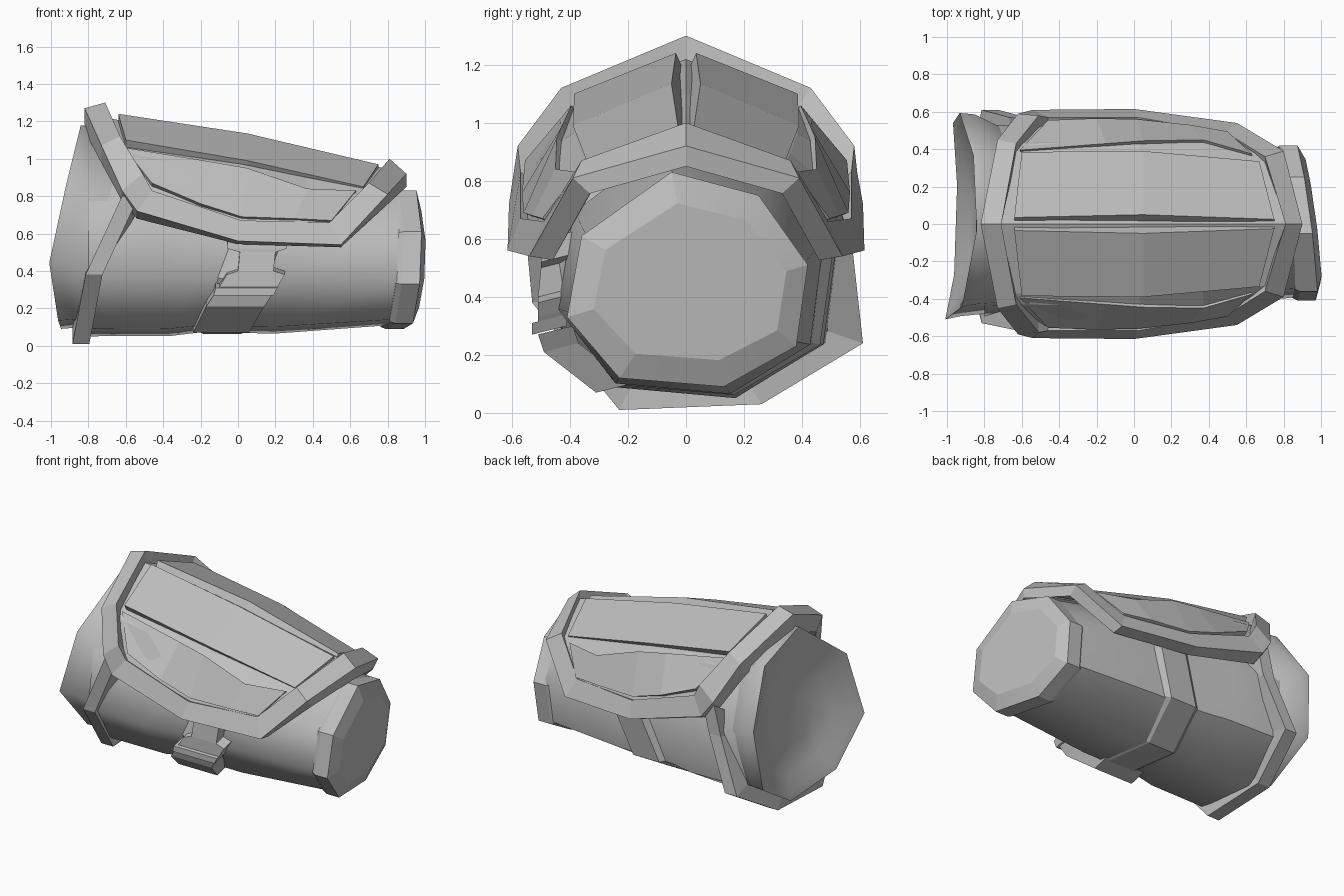
import bpy, bmesh, math
from mathutils import Vector

if "Cube" in bpy.data.objects:
    bpy.data.objects.remove(bpy.data.objects["Cube"])

grey = bpy.data.materials.new("warm_grey")
grey.diffuse_color = (0.52, 0.52, 0.52, 1)
grey.use_nodes = True
grey.node_tree.nodes["Principled BSDF"].inputs["Base Color"].default_value = grey.diffuse_color

OCT = [(-.05, .40), (.25, .32), (.42, .08), (.38, -.20),
       (.13, -.34), (-.23, -.31), (-.41, -.10), (-.36, .18)]


def loft(name, rings, loop=False, caps=True, closed=True, smooth=None):
    """Join equal-length point rings with quads."""
    bm = bmesh.new()
    rows = [[bm.verts.new(p) for p in r] for r in rings]
    n = len(rows[0])
    pairs = list(zip(rows, rows[1:])) + ([(rows[-1], rows[0])] if loop else [])
    for a, b in pairs:
        for i in range(n if closed else n - 1):
            j = (i + 1) % n
            bm.faces.new((a[i], a[j], b[j], b[i]))
    if caps and closed and not loop:
        bm.faces.new(rows[0])
        bm.faces.new(rows[-1])
    bmesh.ops.recalc_face_normals(bm, faces=bm.faces)
    me = bpy.data.meshes.new(name)
    bm.to_mesh(me)
    bm.free()
    ob = bpy.data.objects.new(name, me)
    bpy.context.collection.objects.link(ob)
    me.materials.append(grey)
    if smooth:
        bpy.ops.object.select_all(action='DESELECT')
        ob.select_set(True)
        bpy.context.view_layer.objects.active = ob
        bpy.ops.object.shade_smooth_by_angle(angle=math.radians(smooth))
    return ob


def octo(x, cy, cz, sy, sz, bend=lambda y, z: 0):
    """Irregular octagon across the arm; bend shifts x by position."""
    pts = [(cy + a * sy, cz + b * sz) for a, b in OCT]
    return [(x + bend(y, z), y, z) for y, z in pts]


def inward(p, k):
    """Pull a point toward the arm axis."""
    return (p[0], p[1] * k, .45 + (p[2] - .45) * k)


def mirror(p, s):
    return (p[0], p[1] * s, p[2])


# Sleeve tube, pinched slightly beneath the strap
loft("sleeve", [octo(*s) for s in (
    (-.80, .01, .52, 1.24, 1.38), (-.37, .01, .50, 1.22, 1.32),
    (-.20, .01, .48, 1.13, 1.20), (.20, .01, .48, 1.10, 1.22),
    (.86, 0, .44, .96, .96))], caps=False, smooth=50)

# Flared cuff with a hollow mouth
def mouth(y, z):
    return (.16 * max(0, (z - .45) / .73) + .05 * max(0, (.45 - z) / .36)
            + .02 * y)

def lean(y, z):
    return .22 * (z - .4)

loft("cuff", [
    octo(-.74, .01, .52, 1.18, 1.30, lean),
    octo(-.92, .04, .59, 1.30, 1.45, mouth),
    octo(-1.0, .035, .59, 1.33, 1.47, mouth),
    octo(-.975, .03, .59, 1.20, 1.32, mouth),
    octo(-.90, .03, .57, .90, 1.0, mouth),
    octo(-.85, .03, .56, .45, .5, mouth)], smooth=60)

# Bevelled end cap
def tilt(y, z):
    return -.13 * y + .06 * (z - .45)

loft("end_cap", [
    octo(.80, 0, .43, .96, .97, tilt), octo(.83, 0, .43, 1, 1, tilt),
    octo(.925, 0, .43, 1, 1, tilt), octo(.96, .01, .43, .80, .73, tilt)],
    smooth=15)

# Lower wrist band hanging from the rim
BAND = [(-.575, -.57, .80), (-.77, -.53, .38), (-.84, -.23, .01),
        (-.84, .26, .03), (-.77, .61, .24), (-.62, .57, .60), (-.57, .57, .80)]
rings = []
for p in BAND:
    a, b = Vector(p), Vector(p)
    a.x -= .045
    b.x += .045
    rings.append([a, b, inward(b, .80), inward(a, .80)])
loft("wrist_band", rings)

# Closed rim around the arm plate: outer and inner edge points
RIM = [((-.82, 0, 1.27), (-.71, 0, 1.30)), ((-.73, .45, 1.07), (-.63, .43, 1.12)),
       ((-.62, .59, .83), (-.51, .58, .92)), ((-.54, .61, .72), (-.46, .57, .83)),
       ((0, .615, .56), (.02, .57, .67)), ((.55, .54, .54), (.49, .49, .66)),
       ((.80, .39, .81), (.70, .36, .87)), ((.90, 0, .92), (.81, 0, 1.0))]
path = [(a, b, 1) for a, b in RIM] + [(a, b, -1) for a, b in RIM[-2:0:-1]]
rings = []
for a, b, s in path:
    a, b = mirror(a, s), mirror(b, s)
    rings.append([a, b, inward(b, .84), inward(a, .85)])
loft("plate_rim", rings, loop=True)

# Shell under the raised panels, stepped along the panel seams
SHELL = [[(-.72, 0, 1.22), (-.68, .37, 1.07), (-.62, .43, 1.02), (-.52, .55, .83)],
         [(.03, 0, 1.10), (.03, .385, .965), (.03, .44, .93), (.02, .56, .62)],
         [(.37, 0, 1.03), (.37, .36, .895), (.37, .435, .83), (.32, .54, .60)],
         [(.83, 0, .94), (.72, .33, .83), (.68, .37, .80), (.52, .50, .60)]]
rows = []
for r in SHELL:
    rows.append([mirror(p, -1) for p in r[:0:-1]] + r)
loft("plate_shell", rows, closed=False)

# Raised panels, two on each side of the central groove
TOP = [[(-.64, .035, 1.24), (-.60, .385, 1.10)],
       [(.05, .05, 1.135), (.05, .39, .99)],
       [(.75, .025, .97), (.67, .335, .85)]]
SIDE = [[(-.61, .395, 1.06), (-.46, .555, .87)],
        [(-.15, .43, .985), (-.20, .565, .76)],
        [(.05, .445, .95), (.02, .56, .69)],
        [(.37, .45, .84), (.30, .53, .68)],
        [(.63, .375, .83), (.50, .495, .67)]]
for side, s in (("back", 1), ("front", -1)):
    for part, sec in (("top_panel", TOP), ("side_panel", SIDE)):
        rings = []
        for a, b in sec:
            a, b = mirror(a, s), mirror(b, s)
            low = inward(a, .92)
            if part == "top_panel":
                low = (low[0], low[1] * .2, low[2])  # sloped groove wall
            rings.append([a, b, inward(b, .92), low])
        loft(f"{side}_{part}", rings)

# Strap around the narrow part of the sleeve
def slant(y, z):
    return .38 * (z - .1)

loft("strap", [octo(-.21, .01, .48, 1.12, 1.17, slant),
               octo(-.17, .01, .48, 1.19, 1.23, slant),
               octo(.03, .01, .48, 1.19, 1.23, slant),
               octo(.06, .01, .48, 1.10, 1.17, slant)], caps=False)

# Buckle plates: rows of (z, y, left x, right x), following the sleeve
def plate(name, rows):
    loft(name, [[(x0, y, z), (x1, y, z), (x1, y + .12, z + .03),
                 (x0, y + .12, z + .03)] for z, y, x0, x1 in rows])

plate("buckle_tongue", [(.60, -.49, -.05, .26), (.52, -.50, -.06, .26),
                        (.50, -.50, .01, .20), (.40, -.51, .0, .19),
                        (.38, -.51, -.06, .25), (.33, -.51, -.09, .22),
                        (.30, -.51, -.11, .20)])
plate("buckle_bar", [(.31, -.53, -.12, .21), (.27, -.53, -.13, .19)])
plate("buckle_base", [(.27, -.51, -.13, .18), (.21, -.49, -.17, .14),
                      (.07, -.31, -.24, .06)])
